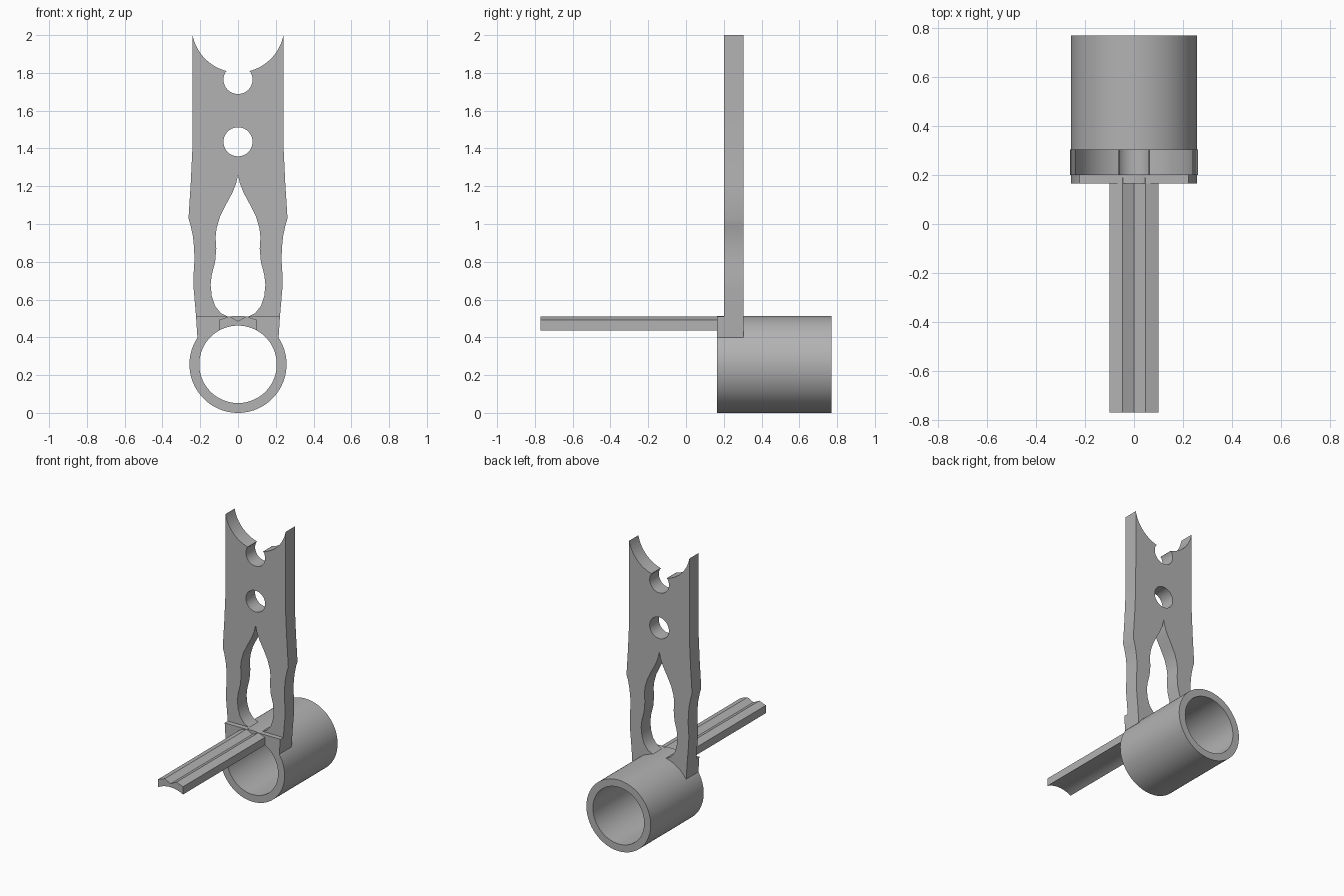
import bpy, bmesh, math
from mathutils import Matrix, Vector

cube = bpy.data.objects.get("Cube")
if cube:
    bpy.data.objects.remove(cube)

grey = bpy.data.materials.new("plain grey")
grey.use_nodes = True
GREY = (0.45, 0.45, 0.45, 1)
grey.diffuse_color = GREY
grey.node_tree.nodes["Principled BSDF"].inputs["Base Color"].default_value = GREY

TUBE_Z, OUTER, BORE = 0.257, 0.257, 0.205


def arc(cz, r, a0, a1, n):
    """Points on a circle centred on x = 0, angles in degrees."""
    angles = [math.radians(a0 + (a1 - a0) * i / n) for i in range(n + 1)]
    return [(r * math.cos(a), cz + r * math.sin(a)) for a in angles]


def circle(cz, r, n):
    return arc(cz, r, 0, 360, n)[:-1]


def mirrored(half):
    """Close a right-hand half outline with its left-hand reflection."""
    return half + [(-x, z) for x, z in reversed(half) if abs(x) > 1e-4]


def extrude(name, loops, y0, y1, smooth=True):
    """Fill nested front outlines and extrude them from y0 to y1."""
    curve = bpy.data.curves.new(name, "CURVE")
    curve.dimensions = "2D"
    curve.fill_mode = "BOTH"
    curve.extrude = (y1 - y0) / 2
    for loop in loops:
        spline = curve.splines.new("POLY")
        spline.points.add(len(loop) - 1)
        for point, (x, z) in zip(spline.points, loop):
            point.co = (x, z, 0, 1)
        spline.use_cyclic_u = True
        spline.use_smooth = False
    helper = bpy.data.objects.new(name + " outline", curve)
    bpy.context.collection.objects.link(helper)
    graph = bpy.context.evaluated_depsgraph_get()
    mesh = bpy.data.meshes.new_from_object(helper.evaluated_get(graph))
    bpy.data.objects.remove(helper)
    bpy.data.curves.remove(curve)

    bm = bmesh.new()
    bm.from_mesh(mesh)
    bmesh.ops.remove_doubles(bm, verts=bm.verts, dist=1e-5)
    stand = Matrix.Translation(Vector((0, (y0 + y1) / 2, 0))) @ Matrix.Rotation(math.pi / 2, 4, "X")
    bm.transform(stand)
    bmesh.ops.recalc_face_normals(bm, faces=bm.faces)
    bm.to_mesh(mesh)
    bm.free()
    mesh.materials.clear()
    mesh.materials.append(grey)
    obj = bpy.data.objects.new(name, mesh)
    bpy.context.collection.objects.link(obj)
    if smooth:
        bpy.ops.object.select_all(action="DESELECT")
        obj.select_set(True)
        bpy.context.view_layer.objects.active = obj
        bpy.ops.object.shade_smooth_by_angle(angle=math.radians(25))
    return obj


# Open tube
extrude("tube", [circle(TUBE_Z, OUTER, 96), circle(TUBE_Z, BORE, 96)], 0.165, 0.77)

# Underside shared by plate and collar, buried in the tube wall
saddle = arc(TUBE_Z, 0.215, 90, 42, 12)

# Upright plate: waisted sides, cupped top with a round notch
sides = [(0.215, 0.40), (0.222, 0.51), (0.235, 0.66), (0.236, 0.72), (0.231, 0.80),
         (0.232, 0.87), (0.238, 0.93), (0.25, 0.99), (0.262, 1.03), (0.25, 1.22), (0.241, 1.41)]
cup = arc(2.047, 0.245, -11, -75.8, 16)
notch = arc(1.765, 0.077, 37, -90, 16)
plate_outline = mirrored(saddle + sides + cup + notch)

# Flask-shaped window and round hole
window = mirrored([(0, 1.26), (0.01, 1.215), (0.03, 1.165), (0.065, 1.10), (0.095, 1.04),
                   (0.113, 0.98), (0.119, 0.93), (0.115, 0.87), (0.121, 0.80), (0.139, 0.73),
                   (0.145, 0.68), (0.139, 0.62), (0.122, 0.567), (0.09, 0.527),
                   (0.04, 0.502), (0, 0.487)])
extrude("upright_plate", [plate_outline, circle(1.435, 0.077, 40), window], 0.2, 0.305)

# Collar in front of the plate, flush with the tube end
extrude("collar", [mirrored(saddle + [(0.215, 0.40), (0.222, 0.51), (0, 0.51)])], 0.165, 0.2, False)

# Grooved rail reaching forward, its underside following the bore
rail = arc(TUBE_Z, BORE, 90, 60.8, 8) + [(0.10, 0.492), (0.047, 0.511), (0, 0.487)]
extrude("grooved_rail", [mirrored(rail)], -0.77, 0.19)
